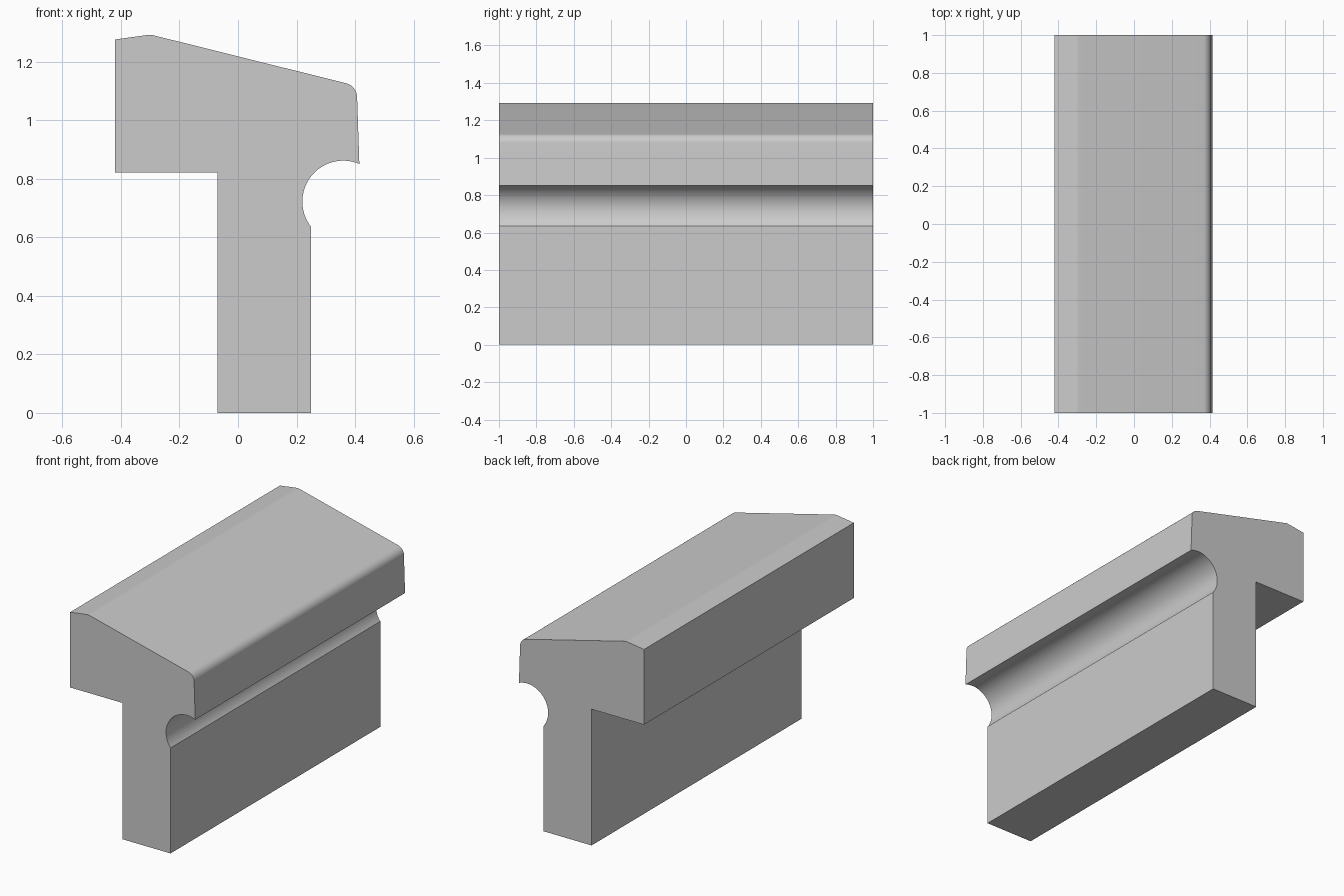
import bpy, bmesh, math
from mathutils import Vector

cube = bpy.data.objects.get("Cube")
if cube:
    bpy.data.objects.remove(cube, do_unlink=True)

HALF_LENGTH = 1.0


def arc(cx, cz, radius, start, end, steps):
    """Points along a circular arc, angles in degrees."""
    angles = [math.radians(start + (end - start) * i / steps) for i in range(steps + 1)]
    return [(cx + radius * math.cos(a), cz + radius * math.sin(a)) for a in angles]


# Grey material
grey = bpy.data.materials.new("plain grey")
grey.use_nodes = True
colour = (0.6, 0.6, 0.6, 1)
grey.diffuse_color = colour
grey.node_tree.nodes["Principled BSDF"].inputs["Base Color"].default_value = colour

# Cross-section: stem, overhanging head, sloped top, rounded nose, drip groove
profile = [(0.25, 0), (-0.07, 0), (-0.07, 0.822), (-0.42, 0.822), (-0.42, 1.276)]
profile += arc(-0.302, 1.242, 0.05, 97.5, 76, 4)
profile += arc(0.357, 1.078, 0.05, 76, 2, 16)
profile += arc(0.36, 0.722, 0.14, 67, 218, 40)

# Extrude the section along the length
bm = bmesh.new()
section = bm.faces.new([bm.verts.new((x, -HALF_LENGTH, z)) for x, z in profile])
result = bmesh.ops.extrude_face_region(bm, geom=[section], use_keep_orig=True)
far_end = [g for g in result["geom"] if isinstance(g, bmesh.types.BMVert)]
bmesh.ops.translate(bm, verts=far_end, vec=Vector((0, 2 * HALF_LENGTH, 0)))
bmesh.ops.recalc_face_normals(bm, faces=bm.faces)
mesh = bpy.data.meshes.new("sill_moulding")
bm.to_mesh(mesh)
bm.free()
mesh.materials.append(grey)

moulding = bpy.data.objects.new("sill_moulding", mesh)
bpy.context.collection.objects.link(moulding)
bpy.ops.object.select_all(action="DESELECT")
moulding.select_set(True)
bpy.context.view_layer.objects.active = moulding
bpy.ops.object.shade_smooth_by_angle(angle=math.radians(15))
